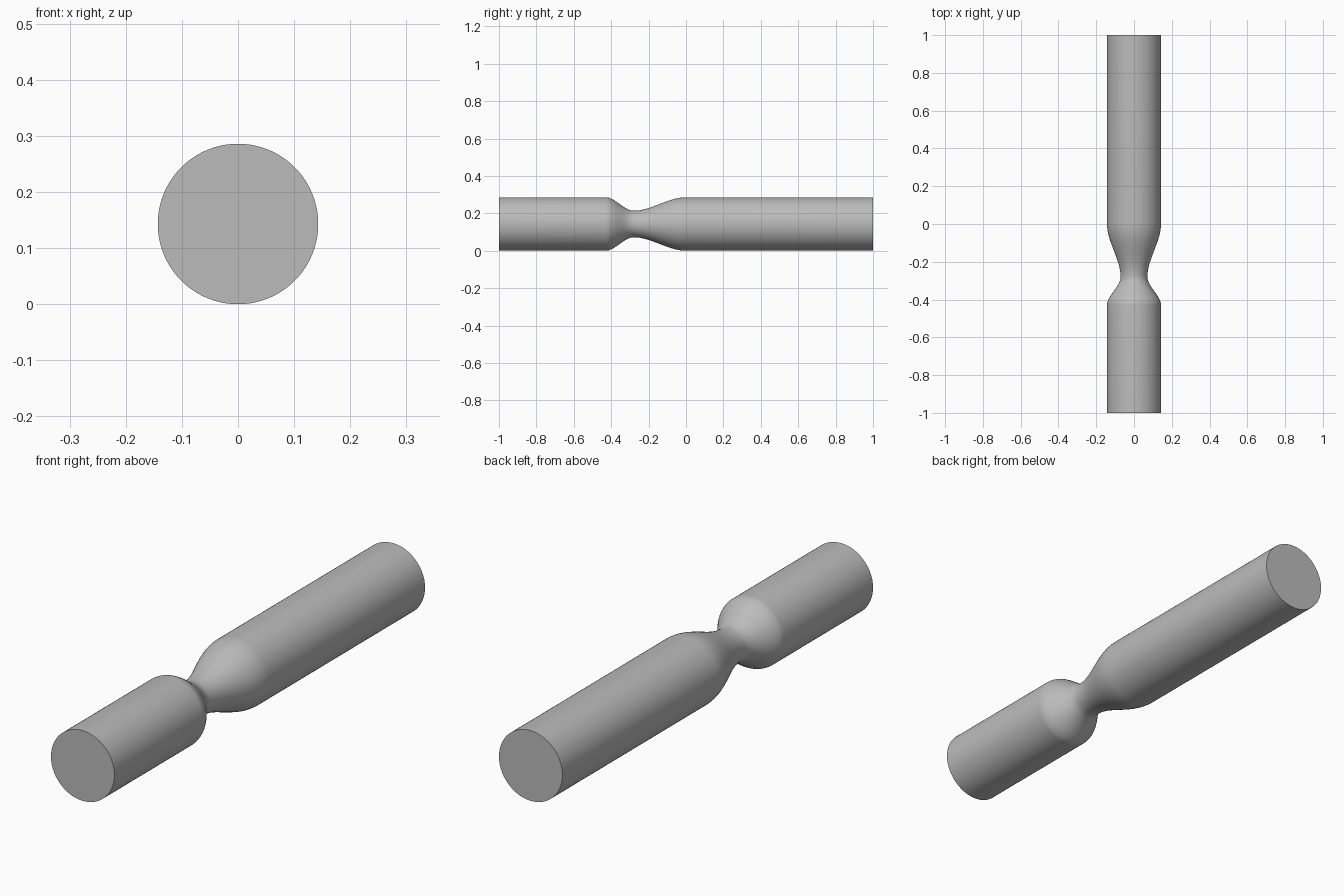
import bpy
import bmesh
import math

cube = bpy.data.objects.get("Cube")
if cube:
    bpy.data.objects.remove(cube, do_unlink=True)

PIPE_R, THROAT_R = 0.143, 0.071
CONE_START, THROAT_Y, CONE_END = -0.43, -0.28, 0.0
SIDES, STEPS = 96, 20

grey = bpy.data.materials.new("plain grey")
grey.use_nodes = True
colour = (0.5, 0.5, 0.5, 1)
grey.diffuse_color = colour
grey.node_tree.nodes["Principled BSDF"].inputs["Base Color"].default_value = colour


def blend(y0, r0, y1, r1):
    """Smooth S-shaped change of radius along the pipe."""
    points = []
    for i in range(STEPS + 1):
        t = i / STEPS
        s = t * t * (3 - 2 * t)
        points.append((y0 + (y1 - y0) * t, r0 + (r1 - r0) * s))
    return points


# Radius profile: inlet, contraction, throat, long diffuser, outlet
profile = [(-1, PIPE_R)]
profile += blend(CONE_START, PIPE_R, THROAT_Y, THROAT_R)
profile += blend(THROAT_Y, THROAT_R, CONE_END, PIPE_R)[1:]
profile += [(1, PIPE_R)]

# Revolve the profile into a closed tube
bm = bmesh.new()
rings = []
for y, r in profile:
    angles = [2 * math.pi * i / SIDES for i in range(SIDES)]
    rings.append([bm.verts.new((r * math.cos(a), y, PIPE_R + r * math.sin(a)))
                  for a in angles])
for a, b in zip(rings, rings[1:]):
    for i in range(SIDES):
        j = (i + 1) % SIDES
        bm.faces.new((a[i], a[j], b[j], b[i]))

# Flat end caps
bm.faces.new(rings[0])
bm.faces.new(rings[-1])
bmesh.ops.recalc_face_normals(bm, faces=bm.faces)

mesh = bpy.data.meshes.new("venturi_tube")
bm.to_mesh(mesh)
bm.free()
mesh.materials.append(grey)
tube = bpy.data.objects.new("venturi_tube", mesh)
bpy.context.collection.objects.link(tube)

bpy.ops.object.select_all(action="DESELECT")
tube.select_set(True)
bpy.context.view_layer.objects.active = tube
bpy.ops.object.shade_smooth_by_angle(angle=math.radians(30))
